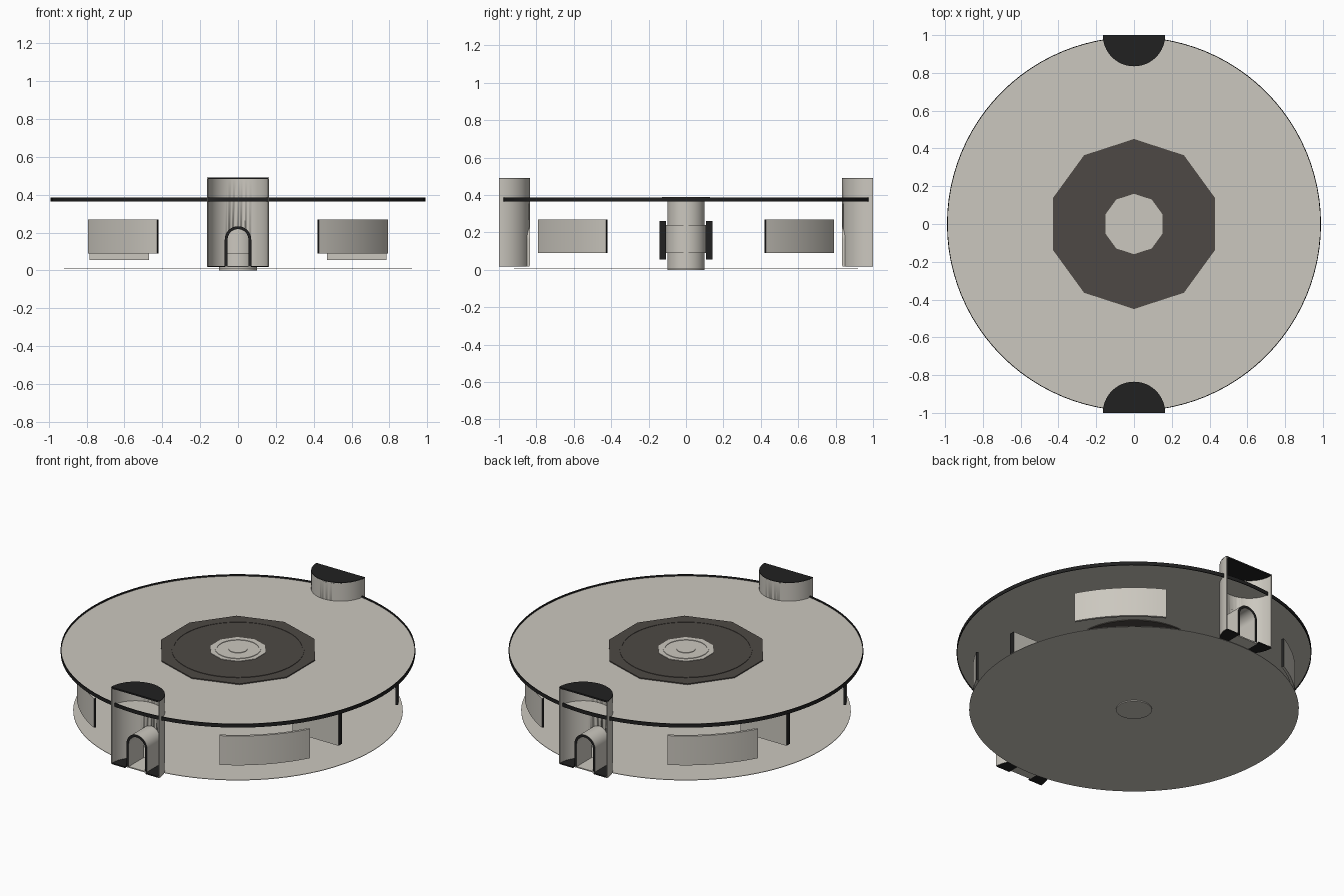
import bpy, bmesh, math
from mathutils import Matrix, Vector

if "Cube" in bpy.data.objects:
    bpy.data.objects.remove(bpy.data.objects["Cube"])


def material(name, rgb):
    m = bpy.data.materials.new(name)
    m.diffuse_color = (*rgb, 1)
    m.use_nodes = True
    m.node_tree.nodes["Principled BSDF"].inputs["Base Color"].default_value = m.diffuse_color
    return m


LIGHT = material("light grey", (0.60, 0.575, 0.52))
DARK = material("dark brown grey", (0.075, 0.066, 0.058))
BLACK = material("black", (0.015, 0.015, 0.015))


def finish(name, bm, mats, rule=None, turn=0.0):
    """Turn a bmesh into an object; rule(face) picks the material slot."""
    bmesh.ops.recalc_face_normals(bm, faces=bm.faces)
    bm.normal_update()
    if rule:
        for f in bm.faces:
            f.material_index = rule(f)
    bm.transform(Matrix.Rotation(turn, 4, 'Z'))
    me = bpy.data.meshes.new(name)
    bm.to_mesh(me)
    bm.free()
    for m in mats:
        me.materials.append(m)
    ob = bpy.data.objects.new(name, me)
    bpy.context.collection.objects.link(ob)
    bpy.ops.object.select_all(action='DESELECT')
    ob.select_set(True)
    bpy.context.view_layer.objects.active = ob
    bpy.ops.object.shade_smooth_by_angle(angle=math.radians(30))
    return ob


def extrude(name, pts, a, b, mats, plane='xy', rule=None, turn=0.0):
    """Extrude an outline from a to b, along z (xy outline) or y (xz outline)."""
    bm = bmesh.new()
    at = (lambda p, h: (p[0], p[1], h)) if plane == 'xy' else (lambda p, h: (p[0], h, p[1]))
    lo = [bm.verts.new(at(p, a)) for p in pts]
    hi = [bm.verts.new(at(p, b)) for p in pts]
    bm.faces.new(lo)
    bm.faces.new(hi)
    n = len(pts)
    for i in range(n):
        bm.faces.new((lo[i], lo[(i + 1) % n], hi[(i + 1) % n], hi[i]))
    return finish(name, bm, mats, rule, turn)


def lathe(name, profile, mats, segs=96, rule=None):
    """Spin a closed (radius, z) profile; first vertex points to +y."""
    bm = bmesh.new()
    rings = []
    for r, z in profile:
        if r == 0:
            rings.append([bm.verts.new((0, 0, z))] * segs)
        else:
            rings.append([bm.verts.new((r * math.sin(t), r * math.cos(t), z))
                          for t in (2 * math.pi * i / segs for i in range(segs))])
    for k in range(len(rings)):
        p, q = rings[k], rings[(k + 1) % len(rings)]
        if profile[k][0] == 0 and profile[(k + 1) % len(rings)][0] == 0:
            continue
        for i in range(segs):
            j = (i + 1) % segs
            vs = list(dict.fromkeys((p[i], p[j], q[j], q[i])))
            bm.faces.new(vs)
    return finish(name, bm, mats, rule)


def arc(r, a0, a1, n, cx=0.0, cy=0.0):
    return [(cx + r * math.cos(math.radians(a0 + (a1 - a0) * i / n)),
             cy + r * math.sin(math.radians(a0 + (a1 - a0) * i / n))) for i in range(n + 1)]


# Two big decks
lathe("lower_deck", [(0, 0.006), (0.92, 0.006), (0.92, 0.009), (0, 0.009)], [LIGHT])
lathe("upper_deck", [(0, 0.369), (0.987, 0.369), (0.987, 0.376), (0, 0.376)], [LIGHT])
lathe("upper_deck_rim", [(0.986, 0.364), (0.99, 0.364), (0.99, 0.386), (0.986, 0.386)], [BLACK])

# Dark centre plate with round insert
lathe("centre_plate", [(0, 0.372), (0.45, 0.372), (0.45, 0.382), (0, 0.382)], [DARK], 10)
lathe("centre_ring", [(0, 0.364), (0.37, 0.364), (0.37, 0.385), (0.36, 0.385),
                      (0.36, 0.383), (0, 0.383)], [DARK])
lathe("hub_cap", [(0, 0.376), (0.16, 0.376), (0.16, 0.386), (0, 0.386)], [LIGHT], 10)
lathe("hub_cap_ring", [(0.118, 0.38), (0.128, 0.38), (0.128, 0.389), (0.118, 0.389)], [LIGHT], 48)
lathe("hub_cap_pin", [(0, 0.38), (0.052, 0.38), (0.052, 0.389), (0, 0.389)], [LIGHT], 32)

# Central hub between the decks
lathe("hub", [(0, 0), (0.10, 0), (0.10, 0.09), (0.108, 0.09), (0.108, 0.24),
              (0.10, 0.24), (0.10, 0.37), (0, 0.37)], [LIGHT], 48)


# Four curved panels on the diagonals, with black ends
def panel_end(f):
    c = f.calc_center_median()
    tangent = Vector((-c.y, c.x, 0)).normalized()
    return 1 if abs(f.normal.dot(tangent)) > 0.9 else 0


for k in range(4):
    outline = arc(0.9, -16.6, 16.6, 16) + arc(0.885, 16.6, -16.6, 16)
    extrude(f"curved_panel_{k + 1}", outline, 0.09, 0.27, [LIGHT, BLACK],
            rule=panel_end, turn=math.radians(45 + 90 * k))

# One straight fin on each side
for k in range(2):
    extrude(f"fin_{k + 1}", [(0.47, -0.143), (0.785, -0.143), (0.785, -0.108), (0.47, -0.108)],
            0.055, 0.262, [LIGHT, BLACK],
            rule=lambda f: 1 if abs(f.normal.x) > 0.9 else 0, turn=math.pi * k)

# Half-round towers, open outwards, with an arched tunnel through the wall
R, AZ = 0.165, 0.163
for k in range(2):
    turn, tag = math.pi * k, ("front", "back")[k]
    wall = extrude(f"{tag}_tower_wall", arc(R, 0, 180, 40, 0, -1) + arc(R - 0.006, 180, 0, 40, 0, -1),
                   0.02, 0.488, [LIGHT], turn=turn)
    cutter = extrude("tunnel_cutter", [(0.062, 0)] + arc(0.062, 0, 180, 20, 0, AZ) + [(-0.062, 0)],
                     -0.95, -0.75, [LIGHT], 'xz', turn=turn)
    mod = wall.modifiers.new("tunnel", 'BOOLEAN')
    mod.operation, mod.solver, mod.object = 'DIFFERENCE', 'EXACT', cutter
    bpy.context.view_layer.objects.active = wall
    bpy.ops.object.modifier_apply(modifier=mod.name)
    bpy.data.objects.remove(cutter)

    extrude(f"{tag}_tower_cap", arc(R, 0, 180, 40, 0, -1), 0.482, 0.491, [BLACK], turn=turn)

    # tunnel shell with black front edge
    shell = ([(0.07, 0.022)] + arc(0.07, 0, 180, 24, 0, AZ) + [(-0.07, 0.022), (-0.055, 0.022)]
             + arc(0.055, 180, 0, 24, 0, AZ) + [(0.055, 0.022)])
    extrude(f"{tag}_tunnel", shell, -0.985, -0.834, [LIGHT, BLACK], 'xz',
            rule=lambda f: 1 if f.normal.y < -0.9 else 0, turn=turn)

    # black floor either side of the light tunnel floor
    a = math.degrees(math.acos(0.07 / R))
    for s, side in ((0, "right"), (180 - a, "left")):
        pts = arc(R - 0.002, s, s + a, 16, 0, -1)
        pts.append((0.07 if s == 0 else -0.07, -1))
        extrude(f"{tag}_floor_{side}", pts, 0.017, 0.024, [BLACK], turn=turn)
    extrude(f"{tag}_tunnel_floor", [(-0.07, -0.985), (0.07, -0.985), (0.07, -0.836), (-0.07, -0.836)],
            0.017, 0.024, [LIGHT], turn=turn)
